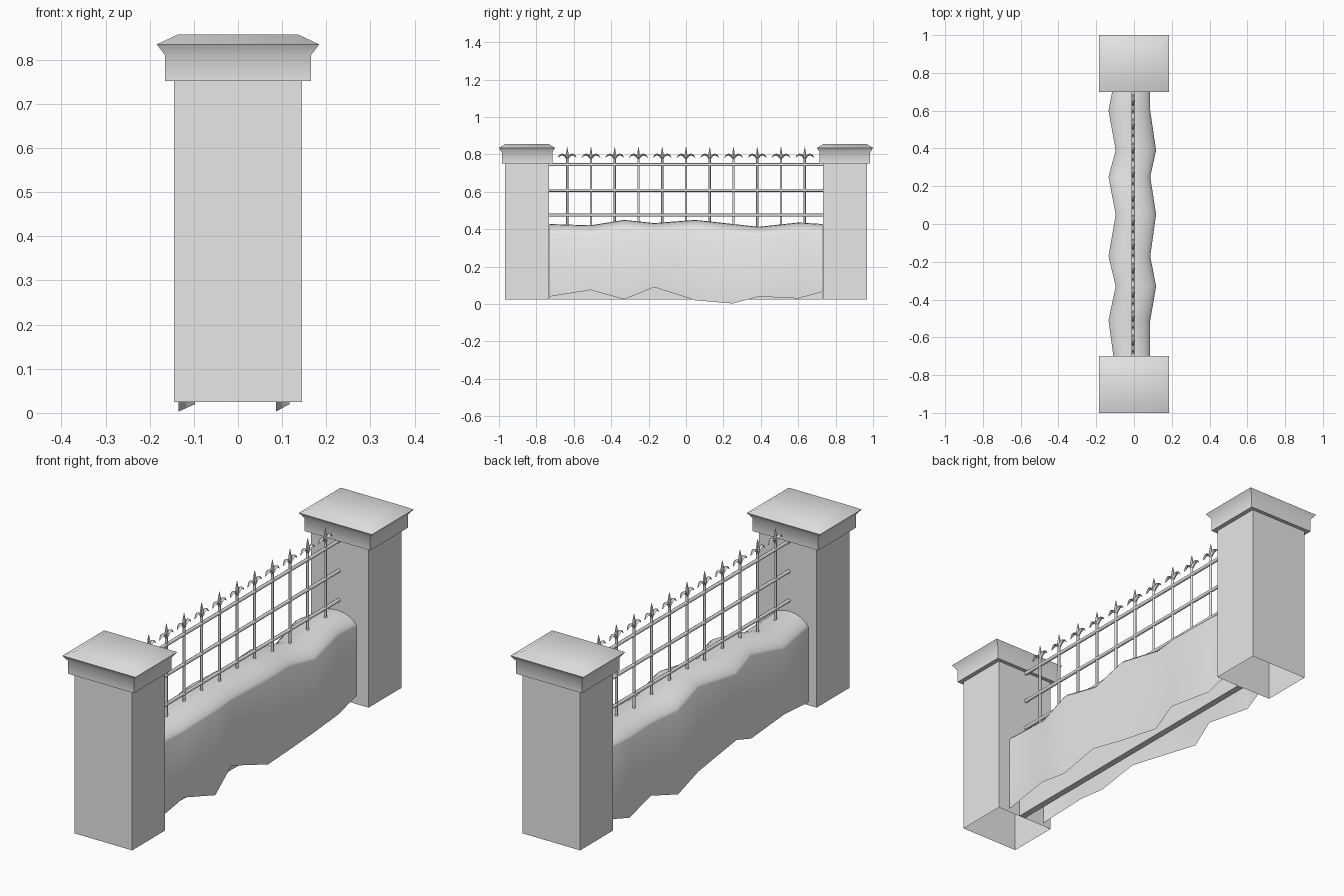
import bpy, bmesh, math
from mathutils import Vector

if "Cube" in bpy.data.objects:
    bpy.data.objects.remove(bpy.data.objects["Cube"], do_unlink=True)

stone = bpy.data.materials.new("plain grey")
stone.use_nodes = True
GREY = (0.8, 0.8, 0.8, 1)
stone.diffuse_color = GREY
stone.node_tree.nodes["Principled BSDF"].inputs["Base Color"].default_value = GREY


def finish(bm, name, angle=40):
    mesh = bpy.data.meshes.new(name)
    bm.normal_update()
    bm.to_mesh(mesh)
    bm.free()
    mesh.materials.append(stone)
    obj = bpy.data.objects.new(name, mesh)
    bpy.context.collection.objects.link(obj)
    bpy.ops.object.select_all(action="DESELECT")
    obj.select_set(True)
    bpy.context.view_layer.objects.active = obj
    bpy.ops.object.shade_smooth_by_angle(angle=math.radians(angle))
    return obj


def loft(bm, rings, closed=True, bottom=True, top=True):
    """Skin a list of equal-length point rings."""
    rows = [[bm.verts.new(p) for p in ring] for ring in rings]
    n = len(rows[0])
    faces = []
    for a, b in zip(rows, rows[1:]):
        for i in range(n if closed else n - 1):
            j = (i + 1) % n
            faces.append(bm.faces.new((a[i], a[j], b[j], b[i])))
    if closed and bottom:
        faces.append(bm.faces.new(rows[0][::-1]))
    if closed and top:
        faces.append(bm.faces.new(rows[-1]))
    return faces


def rect(hx, hy, z, y=0, x=0):
    return [(x + sx * hx, y + sy * hy, z)
            for sx, sy in ((-1, -1), (1, -1), (1, 1), (-1, 1))]


def circle(r, x, y, z, axis="Z", n=8):
    pts = []
    for i in range(n):
        c = r * math.cos(math.tau * i / n)
        s = r * math.sin(math.tau * i / n)
        pts.append((x + c, y + s, z) if axis == "Z" else (x + s, y, z + c))
    return pts


# Pillars, hollow underneath, with moulded caps
for label, y in (("front", -0.85), ("back", 0.85)):
    bm = bmesh.new()
    loft(bm, [rect(0.145, 0.118, 0.025, y), rect(0.145, 0.118, 0.76, y)], bottom=False)
    finish(bm, label + "_pillar")
    bm = bmesh.new()
    profile = [(0.165, 0.135, 0.752), (0.165, 0.135, 0.81),
               (0.184, 0.15, 0.835), (0.137, 0.113, 0.857)]
    loft(bm, [rect(hx, hy, z, y) for hx, hy, z in profile])
    finish(bm, label + "_cap")

# Weathered wall: stations of (y, left edge x, bottom z, shoulder z)
stations = [(-0.73, -0.105, 0.04, 0.38), (-0.51, -0.135, 0.075, 0.373),
            (-0.33, -0.097, 0.025, 0.402), (-0.17, -0.135, 0.09, 0.385),
            (0.05, -0.097, 0.02, 0.402), (0.25, -0.135, 0.003, 0.38),
            (0.39, -0.097, 0.04, 0.365), (0.6, -0.135, 0.03, 0.388),
            (0.73, -0.11, 0.065, 0.38)]
rings = []
for y, x0, low, high in stations:
    x1 = 0.117 if x0 > -0.1 else 0.086
    mid, half = (x0 + x1) / 2, (x1 - x0) / 2
    ring = [(x1, y, low), (x1, y, high)]
    for k in range(1, 10):
        t = math.pi * k / 10
        ring.append((mid + half * math.cos(t), y, high + 0.048 * math.sin(t) ** 1.4))
    ring += [(x0, y, high), (x0, y, low)]
    rings.append(ring)
bm = bmesh.new()
loft(bm, rings, closed=False)
bmesh.ops.reverse_faces(bm, faces=bm.faces)
bm.normal_update()
# Keep the outer side facing out
if sum(f.normal.z for f in bm.faces) < 0:
    bmesh.ops.reverse_faces(bm, faces=bm.faces)
finish(bm, "weathered_wall", 38)

# Straight footing inside the wall
bm = bmesh.new()
loft(bm, [rect(0.015, 0.73, 0.025, 0, 0.015), rect(0.015, 0.73, 0.3, 0, 0.015)])
finish(bm, "wall_footing")

# Horizontal rails
X = -0.005
for label, z in (("lower", 0.475), ("middle", 0.608), ("upper", 0.745)):
    bm = bmesh.new()
    loft(bm, [circle(0.008, X, y, z, "Y") for y in (-0.735, 0.735)])
    bmesh.ops.recalc_face_normals(bm, faces=bm.faces)
    finish(bm, label + "_rail", 50)

# Upright bars with a spear point and two drooping leaves
leaf_path = [(0.0, 0.775, 0.005), (0.012, 0.793, 0.007), (0.026, 0.8, 0.007),
             (0.039, 0.795, 0.005), (0.05, 0.783, 0.001)]
for i in range(11):
    y = (i - 5) * 0.127
    bm = bmesh.new()
    loft(bm, [circle(0.006, X, y, z) for z in (0.38, 0.78)])
    spear = [(0.006, 0.775), (0.009, 0.795), (0.006, 0.815), (0.001, 0.84)]
    loft(bm, [circle(r, X, y, z, n=6) for r, z in spear])
    for side in (-1, 1):
        rings = []
        for k, (d, z, r) in enumerate(leaf_path):
            a = leaf_path[max(k - 1, 0)]
            b = leaf_path[min(k + 1, len(leaf_path) - 1)]
            across = Vector((0, -(b[1] - a[1]) * side, b[0] - a[0])).normalized()
            wide = Vector((1, 0, 0))
            c = Vector((X, y + side * d, z))
            rings.append([c + wide * r * 1.3, c + across * r * 0.8,
                          c - wide * r * 1.3, c - across * r * 0.8])
        loft(bm, rings)
    bmesh.ops.recalc_face_normals(bm, faces=bm.faces)
    finish(bm, "spear_bar_%d" % (i + 1), 50)
